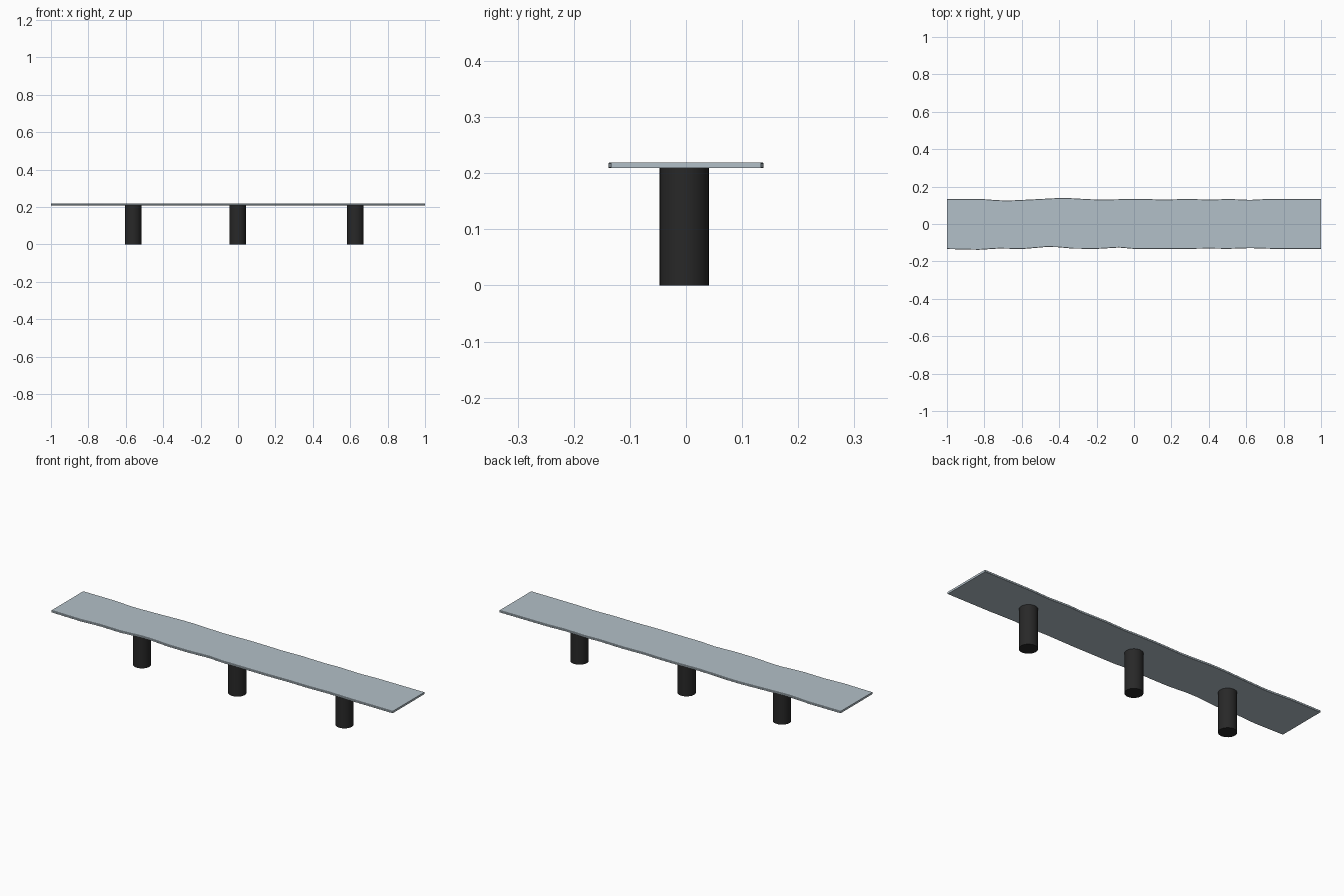
import bpy, bmesh

if "Cube" in bpy.data.objects:
    bpy.data.objects.remove(bpy.data.objects["Cube"])

def material(name, rgb):
    m = bpy.data.materials.new(name)
    m.diffuse_color = (*rgb, 1.0)
    m.use_nodes = True
    m.node_tree.nodes["Principled BSDF"].inputs["Base Color"].default_value = m.diffuse_color
    return m

pale = material("pale blue grey", (0.45, 0.53, 0.58))
black = material("soft black", (0.021, 0.021, 0.021))

Z0, Z1, BEVEL = 0.209, 0.2195, 0.002

# Wavy long edges of the board, (x, y)
back = [(-1, .134), (-.82, .134), (-.74, .128), (-.68, .125), (-.55, .131), (-.42, .138),
        (-.34, .138), (-.25, .133), (-.17, .130), (-.02, .134), (.08, .133), (.16, .130),
        (.28, .134), (.42, .130), (.5, .134), (.62, .129), (.72, .134), (1, .134)]
front = [(-1, -.134), (-.83, -.138), (-.72, -.131), (-.6, -.134), (-.47, -.123), (-.41, -.124),
         (-.32, -.132), (-.2, -.133), (-.08, -.126), (0, -.133), (.25, -.134), (.4, -.131),
         (.5, -.133), (.62, -.129), (.75, -.133), (1, -.134)]

# Board: outline stacked in levels, slightly eased along the long edges
outline = front + back[::-1]
bm = bmesh.new()
levels = [(Z0, BEVEL / 2), (Z0 + BEVEL / 2, 0), (Z1 - BEVEL, 0), (Z1, BEVEL)]
rings = [[bm.verts.new((x, y - (d if y > 0 else -d), z)) for x, y in outline]
         for z, d in levels]
n = len(outline)
for lo, hi in zip(rings, rings[1:]):
    for i in range(n):
        j = (i + 1) % n
        bm.faces.new((lo[i], lo[j], hi[j], hi[i]))
bm.faces.new(rings[0][::-1])
bm.faces.new(rings[-1])
mesh = bpy.data.meshes.new("board")
bm.to_mesh(mesh)
bm.free()
mesh.materials.append(pale)
board = bpy.data.objects.new("board", mesh)
bpy.context.collection.objects.link(board)

# Three round legs
for name, x in (("left_leg", -.561), ("middle_leg", -.002), ("right_leg", .627)):
    bpy.ops.mesh.primitive_cylinder_add(vertices=32, radius=.044, depth=Z0,
                                        location=(x, -.003, Z0 / 2))
    leg = bpy.context.object
    leg.name = name
    leg.data.materials.append(black)
    bpy.ops.object.shade_smooth_by_angle()
